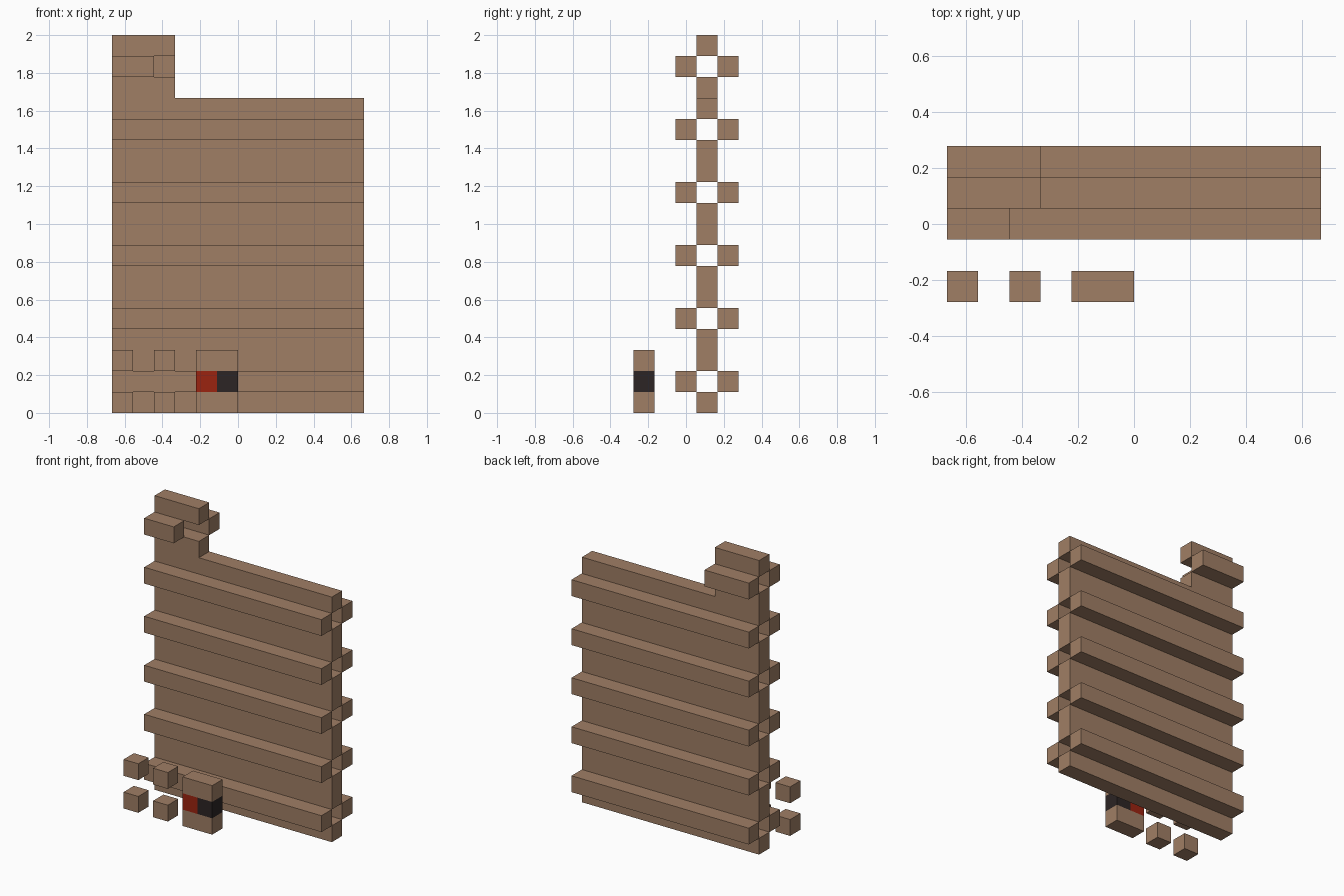
import bpy
import bmesh

U = 1 / 9  # one block of the model

cube = bpy.data.objects.get("Cube")
if cube:
    bpy.data.objects.remove(cube, do_unlink=True)


def make_material(name, rgb):
    mat = bpy.data.materials.new(name)
    mat.use_nodes = True
    mat.diffuse_color = (*rgb, 1)
    bsdf = next(n for n in mat.node_tree.nodes if n.type == "BSDF_PRINCIPLED")
    bsdf.inputs["Base Color"].default_value = (*rgb, 1)
    return mat


BROWN = make_material("wood brown", (0.35, 0.21, 0.13))
RED = make_material("signal red", (0.33, 0.017, 0.005))
BLACK = make_material("soft black", (0.025, 0.018, 0.018))


def prism(name, profile, y0, y1, mat):
    """Extrude an x-z outline, given in blocks, from y0 back to y1."""
    bm = bmesh.new()
    face = bm.faces.new([bm.verts.new((x * U, y0 * U, z * U)) for x, z in profile])
    result = bmesh.ops.extrude_face_region(bm, geom=[face])
    moved = [v for v in result["geom"] if isinstance(v, bmesh.types.BMVert)]
    bmesh.ops.translate(bm, verts=moved, vec=(0, (y1 - y0) * U, 0))
    bmesh.ops.recalc_face_normals(bm, faces=bm.faces)
    mesh = bpy.data.meshes.new(name)
    bm.to_mesh(mesh)
    bm.free()
    mesh.materials.append(mat)
    obj = bpy.data.objects.new(name, mesh)
    bpy.context.collection.objects.link(obj)
    return obj


def box(name, x0, x1, y0, y1, z0, z1, mat=BROWN):
    return prism(name, [(x0, z0), (x1, z0), (x1, z1), (x0, z1)], y0, y1, mat)


# Wall panels, separated by open slots
box("bottom_panel", -6, 6, 0.5, 1.5, 0, 1)
for i in range(4):
    box(f"wall_panel_{i + 1}", -6, 6, 0.5, 1.5, 2 + 3 * i, 4 + 3 * i)
prism("stepped_top_panel",
      [(-6, 14), (6, 14), (6, 15), (-3, 15), (-3, 16), (-6, 16)], 0.5, 1.5, BROWN)
box("top_cap", -6, -3, 0.5, 1.5, 17, 18)

# Slats bridging the slots in front and behind
for i in range(5):
    z = 1 + 3 * i
    box(f"front_slat_{i + 1}", -6, 6, -0.5, 0.5, z, z + 1)
    box(f"back_slat_{i + 1}", -6, 6, 1.5, 2.5, z, z + 1)
box("top_front_slat", -6, -4, -0.5, 0.5, 16, 17)
box("top_back_slat", -6, -3, 1.5, 2.5, 16, 17)

# Loose cubes in front of the wall
for level, z in (("lower", 0), ("upper", 2)):
    for side, x in (("outer", -6), ("inner", -4)):
        box(f"{level}_{side}_cube", x, x + 1, -2.5, -1.5, z, z + 1)

# Small block with a red and black band
box("block_base", -2, 0, -2.5, -1.5, 0, 1)
box("block_red_band", -2, -1, -2.5, -1.5, 1, 2, RED)
box("block_black_band", -1, 0, -2.5, -1.5, 1, 2, BLACK)
box("block_top", -2, 0, -2.5, -1.5, 2, 3)
